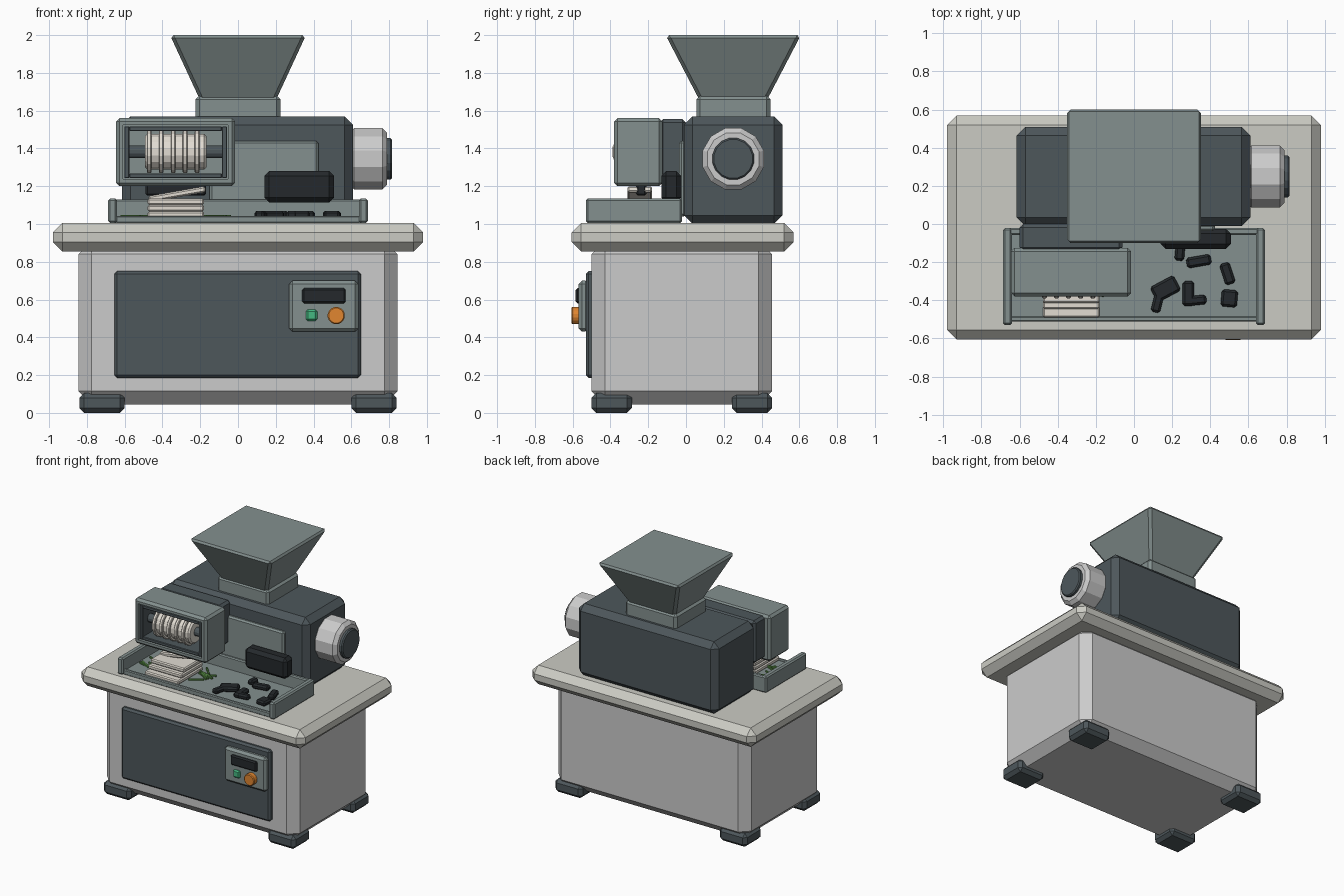
import bpy, bmesh, math, random
from mathutils import Matrix, Vector

if "Cube" in bpy.data.objects:
    bpy.data.objects.remove(bpy.data.objects["Cube"])

random.seed(4)


def mat(name, r, g, b):
    m = bpy.data.materials.new(name)
    m.diffuse_color = (r, g, b, 1)
    m.use_nodes = True
    m.node_tree.nodes["Principled BSDF"].inputs["Base Color"].default_value = m.diffuse_color
    return m


DARK = mat("slate", 0.075, 0.095, 0.105)
LIGHT = mat("pale_steel", 0.23, 0.28, 0.275)
TOP = mat("worktop_stone", 0.60, 0.60, 0.55)
BLACK = mat("black", 0.018, 0.022, 0.025)
CREAM = mat("cream", 0.76, 0.72, 0.65)
ORANGE = mat("orange", 0.75, 0.24, 0.03)
GREEN = mat("green", 0.06, 0.48, 0.22)
LEAF = mat("leaf", 0.10, 0.28, 0.06)


def finish(name, bm, m, loc=(0, 0, 0), rot=(0, 0, 0)):
    bmesh.ops.recalc_face_normals(bm, faces=bm.faces)
    me = bpy.data.meshes.new(name)
    bm.to_mesh(me)
    bm.free()
    if m:
        me.materials.append(m)
    ob = bpy.data.objects.new(name, me)
    ob.location, ob.rotation_euler = loc, rot
    bpy.context.collection.objects.link(ob)
    return ob


def chamfer(bm, w, edges=None):
    if w:
        bmesh.ops.bevel(bm, geom=edges or bm.edges[:], offset=w, segments=1,
                        affect='EDGES', clamp_overlap=True)


def box(name, x, y, z, m=None, bev=0.01, rot=(0, 0, 0), taper=None, recess=None):
    """Chamfered box from ranges; taper scales the bottom, recess = (margin, depth) on the front."""
    lo, hi = Vector((x[0], y[0], z[0])), Vector((x[1], y[1], z[1]))
    bm = bmesh.new()
    bmesh.ops.create_cube(bm, size=1)
    bmesh.ops.scale(bm, vec=hi - lo, verts=bm.verts)
    if taper:
        bmesh.ops.scale(bm, vec=(*taper, 1), verts=[v for v in bm.verts if v.co.z < 0])
    chamfer(bm, bev)
    if recess:
        f = min(bm.faces, key=lambda f: f.calc_center_median().y)
        bmesh.ops.inset_region(bm, faces=[f], thickness=recess[0] - bev)
        r = bmesh.ops.extrude_discrete_faces(bm, faces=[f])
        bmesh.ops.translate(bm, vec=(0, recess[1], 0), verts=r['faces'][0].verts)
    return finish(name, bm, m, (lo + hi) / 2, rot)


def disc(name, axis, centre, r, length, m=None, n=16, bev=0.0):
    """Chamfered cylinder lying along x or y."""
    bm = bmesh.new()
    bmesh.ops.create_cone(bm, cap_ends=True, segments=n, radius1=r, radius2=r, depth=length)
    bmesh.ops.rotate(bm, matrix=Matrix.Rotation(math.pi / n, 3, 'Z'), verts=bm.verts)
    chamfer(bm, bev, [e for e in bm.edges if abs(e.verts[0].co.z - e.verts[1].co.z) < 1e-5])
    turn = Matrix.Rotation(math.pi / 2, 3, 'Y' if axis == 'x' else 'X')
    bmesh.ops.rotate(bm, matrix=turn, verts=bm.verts)
    return finish(name, bm, m, centre)


# Cabinet, worktop and feet
box("cabinet", (-0.845, 0.845), (-0.5, 0.455), (0.045, 0.91), None, 0.07)
box("worktop", (-0.98, 0.98), (-0.605, 0.57), (0.855, 1.005), TOP, 0.05)
for sx in (-1, 1):
    for y0, tag in ((-0.5, "front"), (0.243, "back")):
        xs = sorted((sx * 0.60, sx * 0.84))
        box(f"{tag}_foot", xs, (y0, y0 + 0.213), (0, 0.105), DARK, 0.025)

# Door and controls
box("door_panel", (-0.655, 0.65), (-0.53, -0.48), (0.185, 0.75), DARK, 0.015)
box("control_plate", (0.27, 0.638), (-0.568, -0.515), (0.43, 0.70), LIGHT, 0.018)
box("display", (0.34, 0.57), (-0.585, -0.555), (0.58, 0.66), BLACK, 0.01)
box("start_button", (0.36, 0.42), (-0.583, -0.555), (0.487, 0.547), GREEN, 0.01)
disc("control_knob", 'y', (0.52, -0.585, 0.515), 0.046, 0.045, ORANGE, 16, 0.006)

# Main housing, hopper and motor
box("main_housing", (-0.615, 0.61), (-0.01, 0.51), (1.0, 1.57), DARK, 0.045)
box("hopper_neck", (-0.225, 0.225), (0.055, 0.447), (1.53, 1.68), LIGHT, 0.02)
box("hopper", (-0.36, 0.36), (-0.108, 0.608), (1.65, 2.0), LIGHT, 0.018, taper=(0.55, 0.49))
disc("motor", 'x', (0.69, 0.25, 1.345), 0.168, 0.20, None, 12, 0.025)
disc("motor_cap", 'x', (0.79, 0.25, 1.345), 0.112, 0.05, DARK, 16, 0.008)
box("service_plate", (-0.15, 0.425), (-0.037, 0.0), (1.04, 1.44), LIGHT, 0.012)
box("latch_block", (0.14, 0.508), (-0.13, -0.025), (1.115, 1.28), BLACK, 0.025)

# Roller head: housing with an open front, dark lining, shaft and ribbed roller
box("head_mount", (-0.60, -0.06), (-0.14, 0.0), (1.22, 1.555), DARK, 0.018)
box("roller_housing", (-0.645, -0.015), (-0.38, -0.125), (1.2, 1.56), LIGHT, 0.018,
    recess=(0.045, 0.21))
for xs, zs in (((-0.602, -0.575), (1.243, 1.517)), ((-0.085, -0.058), (1.243, 1.517)),
               ((-0.575, -0.085), (1.243, 1.268)), ((-0.575, -0.085), (1.492, 1.517))):
    box("window_lining", xs, (-0.372, -0.16), zs, DARK, 0.004)
disc("roller_shaft", 'x', (-0.33, -0.277, 1.382), 0.034, 0.51, DARK, 12)
disc("roller_core", 'x', (-0.33, -0.277, 1.382), 0.096, 0.325, CREAM, 16, 0.012)
for i in range(5):
    disc("roller_rib", 'x', (-0.47 + i * 0.0635, -0.277, 1.382), 0.115, 0.026, CREAM, 16, 0.005)
box("outlet_nozzle", (-0.49, -0.17), (-0.265, -0.21), (1.15, 1.21), BLACK, 0.01)

# Tray with low front lip
box("tray_floor", (-0.66, 0.66), (-0.51, -0.03), (1.0, 1.033), LIGHT, 0.006)
box("tray_lip", (-0.65, 0.65), (-0.512, -0.485), (1.005, 1.043), LIGHT, 0.006)
box("tray_back", (-0.66, 0.66), (-0.057, -0.022), (1.005, 1.13), LIGHT, 0.008)
for sx in (-1, 1):
    box("tray_side", sorted((sx * 0.64, sx * 0.687)), (-0.53, -0.022), (1.005, 1.135), LIGHT, 0.01)

# Stack of pressed slabs
for i, y0 in enumerate((-0.49, -0.445, -0.415)):
    box("pressed_slab", (-0.478, -0.18), (y0, -0.18), (1.033 + i * 0.034, 1.067 + i * 0.034),
        CREAM, 0.008)
box("tilted_slab", (-0.475, -0.17), (-0.31, -0.18), (1.142, 1.174), CREAM, 0.008,
    rot=(0, -math.radians(10), 0))

# Dark offcuts: x, y, width, depth, turn
for x, y, w, d, a in ((0.24, -0.155, 0.05, 0.075, -5), (0.34, -0.195, 0.13, 0.055, 10),
                      (0.49, -0.26, 0.055, 0.115, 18), (0.50, -0.39, 0.085, 0.09, -5),
                      (0.285, -0.365, 0.06, 0.13, 0), (0.33, -0.40, 0.10, 0.05, 6),
                      (0.165, -0.34, 0.14, 0.09, 28), (0.125, -0.405, 0.05, 0.12, -14)):
    box("offcut", (x - w / 2, x + w / 2), (y - d / 2, y + d / 2), (1.03, 1.07), BLACK, 0.012,
        rot=(0, 0, math.radians(a)))

# Green stalks either side of the stack
for cx in (-0.54, -0.12):
    for i in range(9):
        x, y = cx + random.uniform(-0.04, 0.04), random.uniform(-0.37, -0.14)
        box("stalk", (x - 0.055, x + 0.055), (y - 0.006, y + 0.006), (1.034, 1.048), LEAF, 0.002,
            rot=(0, 0, math.radians(random.uniform(-50, 40))))
